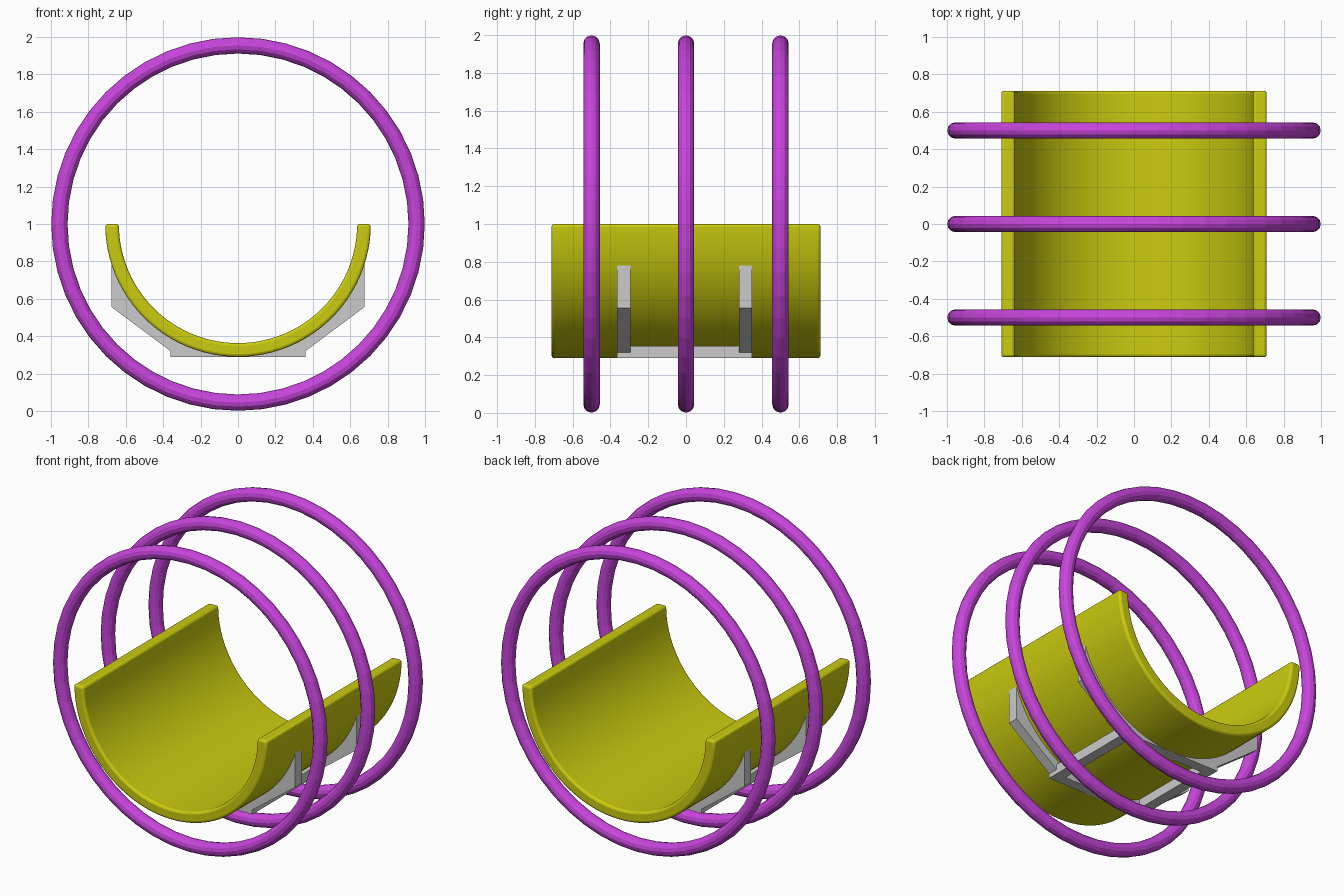
import bpy, bmesh
from math import pi, sin, cos, asin

if "Cube" in bpy.data.objects:
    bpy.data.objects.remove(bpy.data.objects["Cube"])

CENTRE_Z = 1.0
R_OUT, R_IN = 0.71, 0.637


def material(name, rgb):
    m = bpy.data.materials.new(name)
    m.diffuse_color = (*rgb, 1)
    m.use_nodes = True
    m.node_tree.nodes["Principled BSDF"].inputs["Base Color"].default_value = m.diffuse_color
    return m


def extrude_profile(name, points, y0, y1):
    """Extrude a closed XZ outline along Y."""
    bm = bmesh.new()
    face = bm.faces.new([bm.verts.new((x, y0, z)) for x, z in points])
    ext = bmesh.ops.extrude_face_region(bm, geom=[face])
    verts = [v for v in ext["geom"] if isinstance(v, bmesh.types.BMVert)]
    bmesh.ops.translate(bm, verts=verts, vec=(0, y1 - y0, 0))
    bmesh.ops.recalc_face_normals(bm, faces=bm.faces)
    mesh = bpy.data.meshes.new(name)
    bm.to_mesh(mesh)
    bm.free()
    ob = bpy.data.objects.new(name, mesh)
    bpy.context.collection.objects.link(ob)
    return ob


def arc(radius, a0, a1, n):
    return [(radius * cos(a0 + (a1 - a0) * i / n),
             CENTRE_Z + radius * sin(a0 + (a1 - a0) * i / n)) for i in range(n + 1)]


purple = material("ring_purple", (0.58, 0.06, 0.72))
yellow = material("cradle_yellow", (0.6, 0.6, 0.005))

# Three upright hoops
for label, y in (("front", -0.5), ("middle", 0), ("back", 0.5)):
    bpy.ops.mesh.primitive_torus_add(
        major_segments=48, minor_segments=12, major_radius=0.955,
        minor_radius=0.0435, location=(0, y, CENTRE_Z), rotation=(pi / 2, 0, 0))
    ring = bpy.context.object
    ring.name = label + "_ring"
    ring.data.materials.append(purple)

# Half-pipe cradle with softened rims
cradle = extrude_profile(
    "cradle", arc(R_OUT, pi, 2 * pi, 48) + arc(R_IN, 2 * pi, pi, 48), -0.712, 0.712)
cradle.data.materials.append(yellow)
bevel = cradle.modifiers.new("rim_bevel", "BEVEL")
bevel.width = 0.015
bevel.segments = 3
bevel.limit_method = "ANGLE"
bpy.ops.object.select_all(action="DESELECT")
bpy.context.view_layer.objects.active = cradle
cradle.select_set(True)
bpy.ops.object.shade_smooth_by_angle()

# Cross ribs under the cradle, cut to its curve
r_seat = R_OUT - 0.008
a = asin(0.675 / r_seat)
outline = [(-0.675, 0.555), (-0.36, 0.32), (-0.36, 0.29),
           (0.36, 0.29), (0.36, 0.32), (0.675, 0.555)]
outline += arc(r_seat, -pi / 2 + a, -pi / 2 - a, 32)
for label, y in (("front", -0.365), ("back", 0.28)):
    extrude_profile(label + "_support_rib", outline, y, y + 0.07)

# Long bars joining the ribs
for label, s in (("left", -1), ("right", 1)):
    extrude_profile(label + "_support_bar",
                    [(s * 0.29, 0.29), (s * 0.36, 0.29), (s * 0.36, 0.355), (s * 0.29, 0.355)],
                    -0.33, 0.315)
